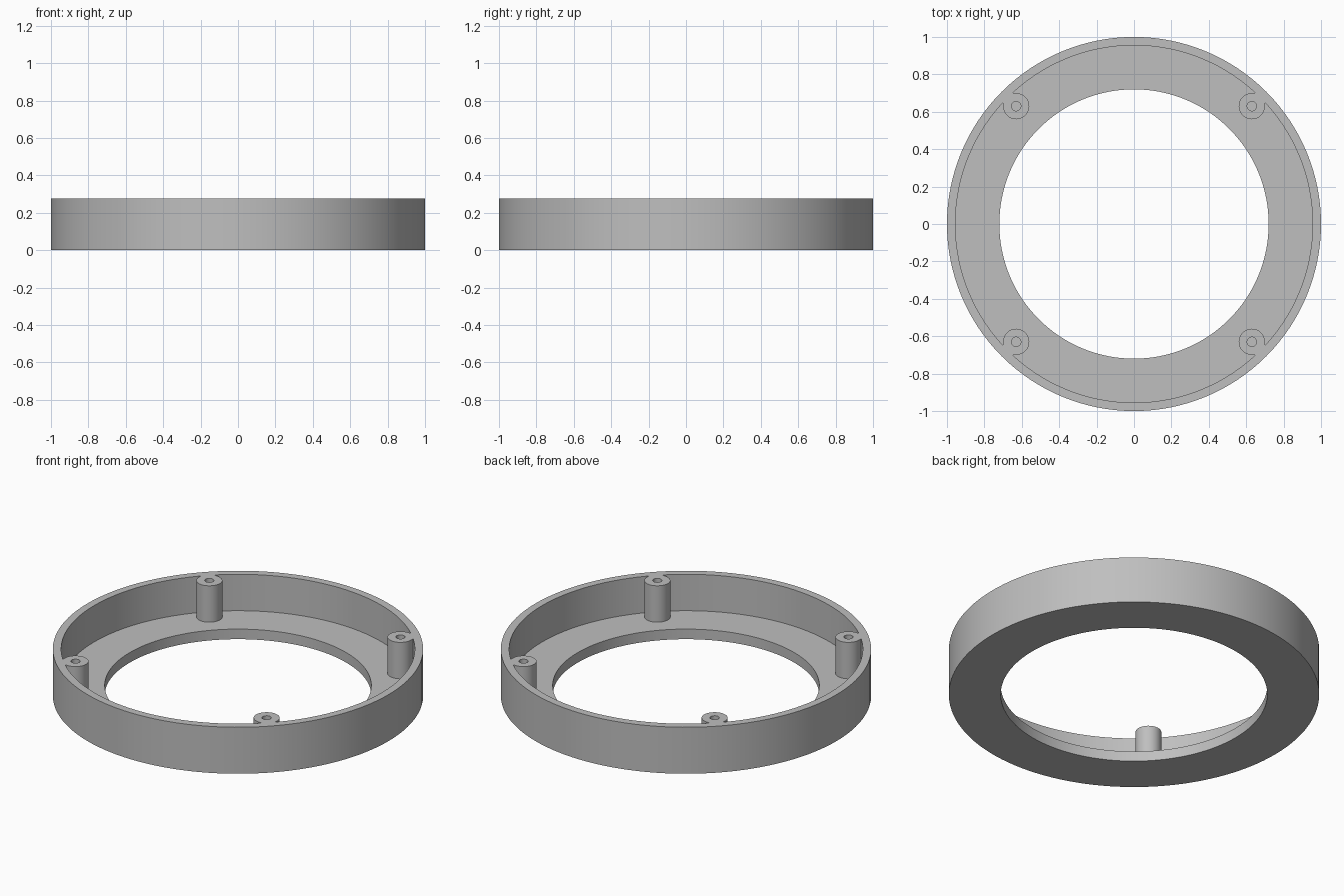
import bpy
import bmesh
from math import cos, sin, pi

cube = bpy.data.objects.get("Cube")
if cube:
    bpy.data.objects.remove(cube, do_unlink=True)

HEIGHT, FLOOR = 0.277, 0.06
OUTER, INNER, OPENING = 1.0, 0.955, 0.72
POST_AT, POST_R, HOLE_R = 0.63, 0.07, 0.025
SEGMENTS = 128

grey = bpy.data.materials.new("plain grey")
grey.use_nodes = True
COLOUR = (0.52, 0.52, 0.52, 1)
grey.diffuse_color = COLOUR
grey.node_tree.nodes["Principled BSDF"].inputs["Base Color"].default_value = COLOUR


def make_object(name, bm):
    bmesh.ops.recalc_face_normals(bm, faces=bm.faces)
    mesh = bpy.data.meshes.new(name)
    bm.to_mesh(mesh)
    bm.free()
    mesh.materials.append(grey)
    obj = bpy.data.objects.new(name, mesh)
    bpy.context.collection.objects.link(obj)
    return obj


def lathe(name, profile):
    """Revolve a closed (radius, height) profile around z."""
    bm = bmesh.new()
    rings = [[bm.verts.new((r * cos(2 * pi * i / SEGMENTS), r * sin(2 * pi * i / SEGMENTS), z))
              for r, z in profile] for i in range(SEGMENTS)]
    n = len(profile)
    for i in range(SEGMENTS):
        a, b = rings[i], rings[(i + 1) % SEGMENTS]
        for j in range(n):
            k = (j + 1) % n
            bm.faces.new((a[j], b[j], b[k], a[k]))
    return make_object(name, bm)


def prism(name, outline, bottom, top):
    """Extrude a flat outline between two heights."""
    bm = bmesh.new()
    low = [bm.verts.new((x, y, bottom)) for x, y in outline]
    high = [bm.verts.new((x, y, top)) for x, y in outline]
    bm.faces.new(low)
    bm.faces.new(high)
    for i in range(len(outline)):
        j = (i + 1) % len(outline)
        bm.faces.new((low[i], low[j], high[j], high[i]))
    return make_object(name, bm)


def combine(target, tool, operation):
    """Apply a boolean and discard the tool object."""
    mod = target.modifiers.new(operation, 'BOOLEAN')
    mod.operation = operation
    mod.solver = 'EXACT'
    mod.object = tool
    bpy.context.view_layer.objects.active = target
    bpy.ops.object.modifier_apply(modifier=mod.name)
    bpy.data.objects.remove(tool, do_unlink=True)


# Open ring tray: floor flange with an upright outer wall
housing = lathe("ring_housing", [(OPENING, 0), (OUTER, 0), (OUTER, HEIGHT),
                                 (INNER, HEIGHT), (INNER, FLOOR), (OPENING, FLOOR)])

# Screw posts: round inwards, square where they run into the wall
for sx in (-1, 1):
    for sy in (-1, 1):
        arc = [pi / 2 + 1.5 * pi * i / 36 for i in range(37)]
        plan = [(POST_AT + POST_R * cos(a), POST_AT + POST_R * sin(a)) for a in arc]
        plan.append((POST_AT + POST_R, POST_AT + POST_R))
        post = prism("screw_post", [(sx * x, sy * y) for x, y in plan], FLOOR / 2, HEIGHT)
        combine(housing, post, 'UNION')

        turn = [2 * pi * i / 32 for i in range(32)]
        bore = [(sx * POST_AT + HOLE_R * cos(a), sy * POST_AT + HOLE_R * sin(a)) for a in turn]
        combine(housing, prism("screw_hole", bore, FLOOR, HEIGHT + 0.1), 'DIFFERENCE')

# Smooth walls with crisp rims
bpy.ops.object.select_all(action='DESELECT')
housing.select_set(True)
bpy.context.view_layer.objects.active = housing
bpy.ops.object.shade_smooth_by_angle(angle=pi / 6)
